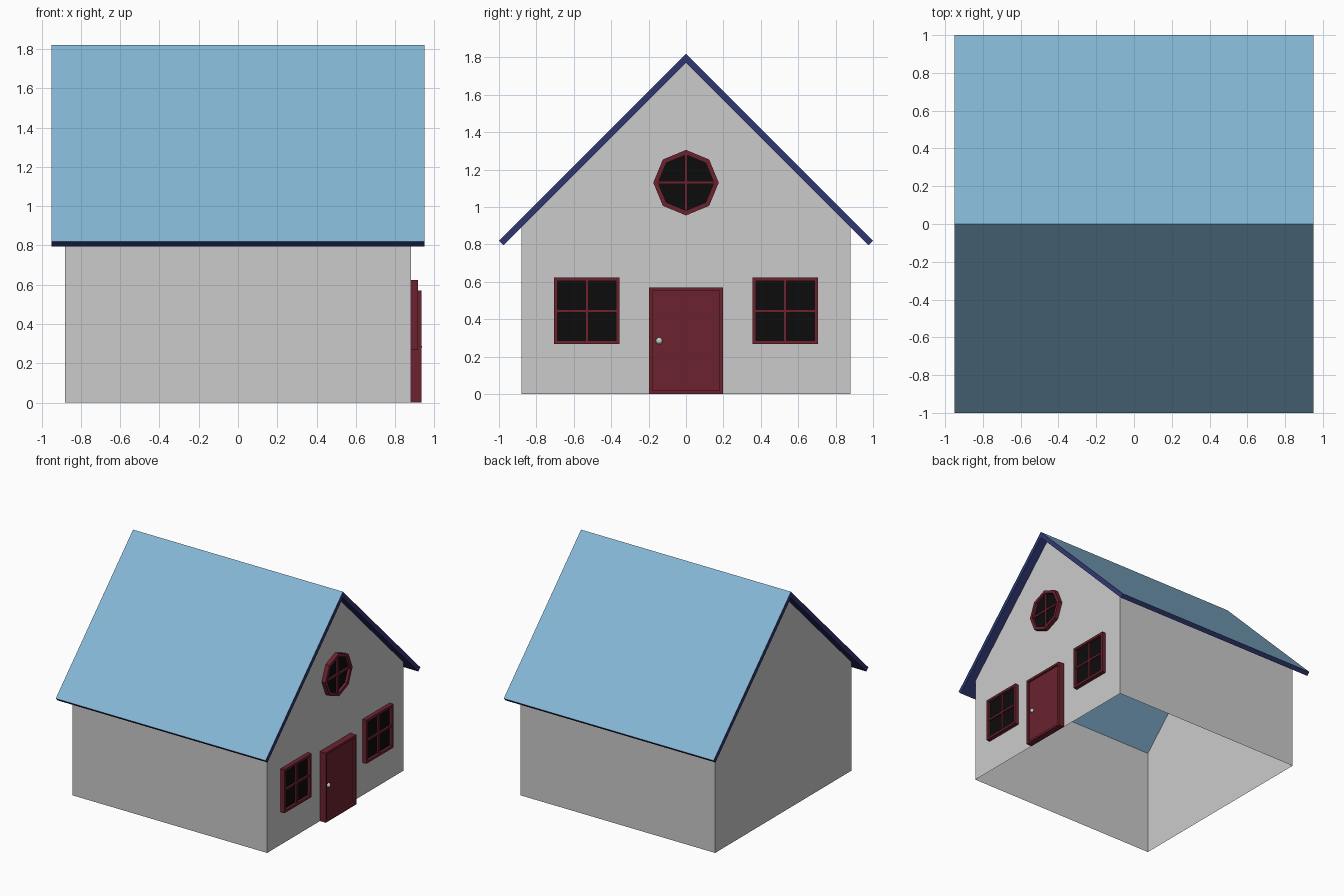
import bpy, bmesh, math

if "Cube" in bpy.data.objects:
    bpy.data.objects.remove(bpy.data.objects["Cube"])


def material(name, rgb):
    m = bpy.data.materials.new(name)
    m.diffuse_color = (*rgb, 1)
    m.use_nodes = True
    m.node_tree.nodes["Principled BSDF"].inputs["Base Color"].default_value = m.diffuse_color
    return m


WALL = material("wall grey", (0.60, 0.60, 0.60))
ROOF = material("roof sky blue", (0.235, 0.47, 0.665))
TRIM = material("trim navy", (0.028, 0.038, 0.165))
RED = material("frame dark red", (0.147, 0.0165, 0.028))
GLASS = material("glass black", (0.0037, 0.0037, 0.0037))
KNOB = material("knob light grey", (0.60, 0.60, 0.60))

HALF = 0.88   # half width of the walls, also the x of the door wall


def build(name, verts, faces, *mats):
    me = bpy.data.meshes.new(name)
    me.from_pydata(verts, [], faces)
    for m in mats:
        me.materials.append(m)
    bm = bmesh.new()
    bm.from_mesh(me)
    bmesh.ops.recalc_face_normals(bm, faces=bm.faces)
    bm.to_mesh(me)
    bm.free()
    ob = bpy.data.objects.new(name, me)
    bpy.context.collection.objects.link(ob)
    return ob


def box(name, x0, x1, y0, y1, z0, z1, mat):
    v = [(x, y, z) for x in (x0, x1) for y in (y0, y1) for z in (z0, z1)]
    f = [(0, 1, 3, 2), (4, 6, 7, 5), (0, 4, 5, 1), (2, 3, 7, 6), (0, 2, 6, 4), (1, 5, 7, 3)]
    return build(name, v, f, mat)


def frame(name, outer, inner, x1, xp, panel_mat):
    """Raised frame on the door wall with a recessed panel at depth xp."""
    n = len(outer)
    v = ([(HALF, *p) for p in outer] + [(x1, *p) for p in outer]
         + [(x1, *p) for p in inner] + [(xp, *p) for p in inner])
    f = [(k * n + i, k * n + (i + 1) % n, (k + 1) * n + (i + 1) % n, (k + 1) * n + i)
         for k in range(3) for i in range(n)]
    f.append(tuple(range(3 * n, 4 * n)))
    ob = build(name, v, f, RED, panel_mat)
    ob.data.polygons[-1].material_index = 1
    if ob.data.polygons[-1].normal.x < 0:
        ob.data.flip_normals()
    return ob


def rect(y, z, hy, hz):
    return [(y - hy, z - hz), (y + hy, z - hz), (y + hy, z + hz), (y - hy, z + hz)]


def octagon(z, r):
    return [(r * math.sin(i * math.pi / 4), z + r * math.cos(i * math.pi / 4)) for i in range(8)]


def cross_bars(name, y, z, reach):
    box(name + "_upright_bar", 0.89, 0.907, y - 0.008, y + 0.008, z - reach, z + reach, RED)
    box(name + "_level_bar", 0.89, 0.907, y - reach, y + reach, z - 0.008, z + 0.008, RED)


# Walls: gabled shell, open below
gable = [(-HALF, 0), (HALF, 0), (HALF, 0.89), (0, 1.77), (-HALF, 0.89)]
build("walls", [(x, *p) for x in (-HALF, HALF) for p in gable],
      [(0, 1, 2, 3, 4), (5, 6, 7, 8, 9), (1, 2, 7, 6), (4, 0, 5, 9)], WALL)

# Roof: bent slab with navy edges and overhang
prof = [(-1, 0.82), (0, 1.82), (1, 0.82), (0.975, 0.795), (0, 1.77), (-0.975, 0.795)]
verts = [(x, *p) for x in (-0.95, 0.95) for p in prof]
faces = [(i, (i + 1) % 6, (i + 1) % 6 + 6, i + 6) for i in range(6)]
faces += [(a + s, b + s, c + s, d + s) for s in (0, 6)
          for a, b, c, d in ((0, 1, 4, 5), (1, 2, 3, 4))]
roof = build("roof", verts, faces, ROOF, TRIM)
bm = bmesh.new()
bm.from_mesh(roof.data)
# Cut the underside along the wall lines so the ceiling can be sky blue
for axis in (0, 1):
    for s in (-HALF, HALF):
        co, no = [0, 0, 0], [0, 0, 0]
        co[axis], no[axis] = s, 1
        bmesh.ops.bisect_plane(bm, geom=bm.verts[:] + bm.edges[:] + bm.faces[:],
                               plane_co=co, plane_no=no)
bm.normal_update()
for f in bm.faces:
    c = f.calc_center_median()
    ceiling = f.normal.z < -0.5 and abs(c.x) < HALF and abs(c.y) < HALF
    f.material_index = 0 if f.normal.z > 0.5 or ceiling else 1
bm.to_mesh(roof.data)
bm.free()

# Square windows either side of the door
for side, y in (("left", -0.53), ("right", 0.53)):
    frame(side + "_window", rect(y, 0.445, 0.175, 0.178), rect(y, 0.445, 0.156, 0.159),
          0.915, 0.893, GLASS)
    cross_bars(side + "_window", y, 0.445, 0.158)

# Eight-sided gable window
frame("gable_window", octagon(1.13, 0.175), octagon(1.13, 0.149), 0.915, 0.893, GLASS)
cross_bars("gable_window", 0, 1.13, 0.147)

# Door with a slightly recessed panel, and its knob
frame("door", rect(0, 0.285, 0.197, 0.285), rect(0, 0.285, 0.179, 0.267), 0.933, 0.917, RED)
bpy.ops.mesh.primitive_uv_sphere_add(segments=12, ring_count=8, radius=0.018,
                                     location=(0.918, -0.143, 0.284))
knob = bpy.context.object
knob.name = "door_knob"
knob.data.materials.append(KNOB)
bpy.ops.object.shade_smooth_by_angle()
